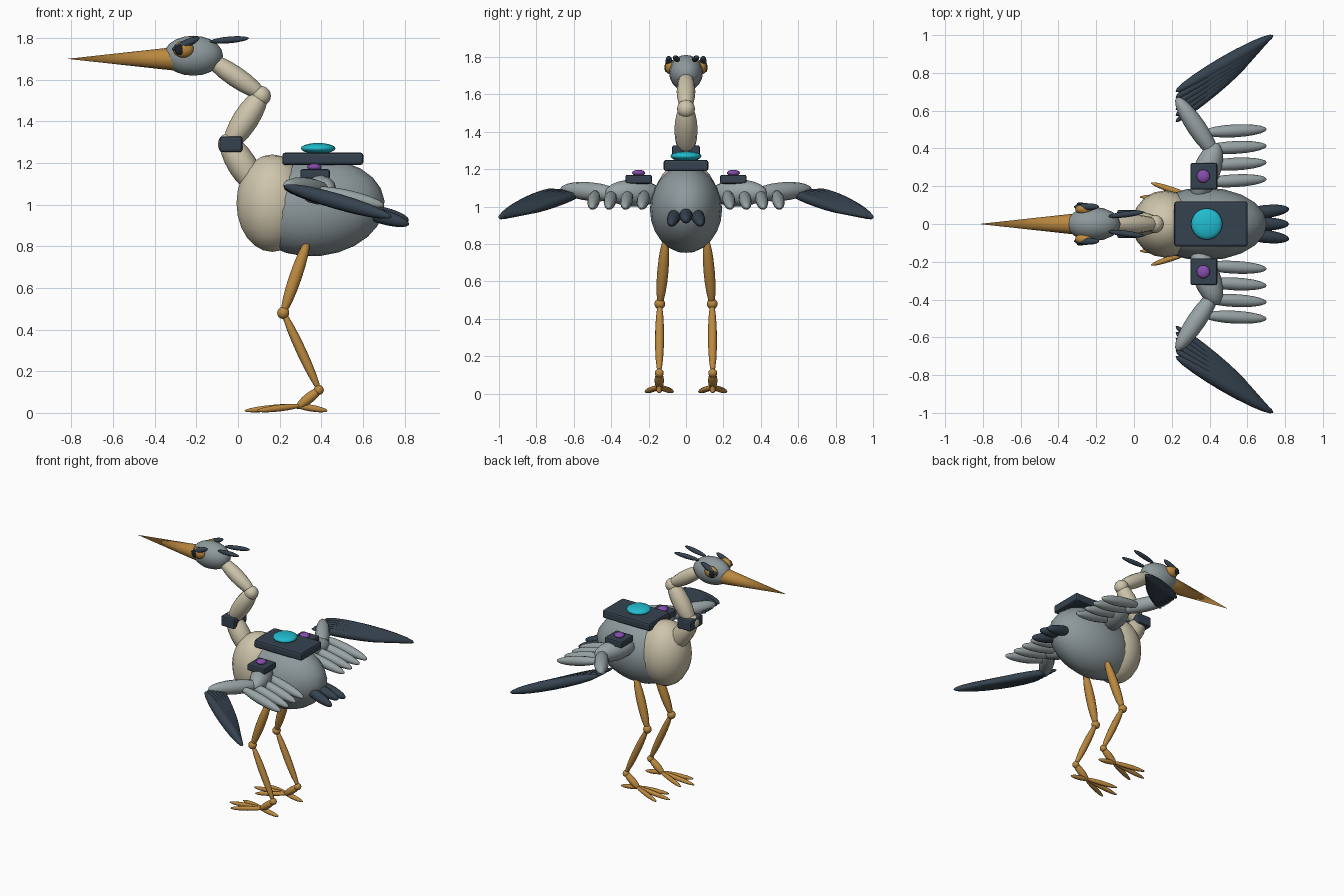
import bpy, math
from mathutils import Vector, Matrix

if "Cube" in bpy.data.objects:
    bpy.data.objects.remove(bpy.data.objects["Cube"])


def material(name, rgb):
    m = bpy.data.materials.new(name)
    m.diffuse_color = (*rgb, 1)
    m.use_nodes = True
    m.node_tree.nodes["Principled BSDF"].inputs["Base Color"].default_value = m.diffuse_color
    return m


GREY = material("slate grey", (0.27, 0.32, 0.335))
PALE = material("feather grey", (0.32, 0.37, 0.38))
CREAM = material("cream", (0.62, 0.56, 0.41))
DARK = material("dark blue grey", (0.036, 0.055, 0.078))
BLACK = material("pupil black", (0.012, 0.015, 0.02))
GOLD = material("ochre", (0.50, 0.25, 0.05))
CYAN = material("cyan", (0.015, 0.50, 0.62))
PURPLE = material("purple", (0.24, 0.075, 0.42))


def finish(name, mat, smooth=True):
    ob = bpy.context.object
    ob.name = name
    ob.data.materials.append(mat)
    if smooth:
        bpy.ops.object.shade_smooth()
    return ob


def blob(name, center, radii, mat, tilt=0, segs=16, rings=10):
    """Ellipsoid with axis-aligned radii, optionally tilted about y."""
    bpy.ops.mesh.primitive_uv_sphere_add(segments=segs, ring_count=rings, radius=1)
    ob = finish(name, mat)
    ob.data.transform(Matrix.Translation(center) @ Matrix.Rotation(tilt, 4, 'Y')
                      @ Matrix.Diagonal((*radii, 1)))
    return ob


def spindle(name, a, b, r, mat, segs=12, rings=10):
    """Ellipsoid stretched from point a to point b; r is the middle radius."""
    a, b = Vector(a), Vector(b)
    d = b - a
    bpy.ops.mesh.primitive_uv_sphere_add(segments=segs, ring_count=rings, radius=1)
    ob = finish(name, mat)
    ob.data.transform(Matrix.Translation((a + b) / 2)
                      @ d.to_track_quat('Z', 'Y').to_matrix().to_4x4()
                      @ Matrix.Diagonal((r, r, d.length / 2, 1)))
    return ob


def box(name, lo, hi, bevel, mat):
    lo, hi = Vector(lo), Vector(hi)
    bpy.ops.mesh.primitive_cube_add(size=1)
    ob = finish(name, mat, False)
    ob.data.transform(Matrix.Translation((lo + hi) / 2) @ Matrix.Diagonal((*(hi - lo), 1)))
    mod = ob.modifiers.new("bevel", 'BEVEL')
    mod.width, mod.segments = bevel, 2
    return ob


# Torso
blob("body", (0.375, 0, 0.985), (0.33, 0.193, 0.232), GREY, math.radians(-6), 20, 12)
blob("chest", (0.165, 0, 1.007), (0.175, 0.178, 0.234), CREAM, 0, 18, 12)

# Neck, bent in an S
spindle("neck_lower", (-0.07, 0, 1.335), (0.11, 0, 1.05), 0.07, CREAM)
blob("neck_lower_joint", (-0.045, 0, 1.29), (0.052, 0.052, 0.052), CREAM)
spindle("neck_middle", (-0.055, 0, 1.265), (0.13, 0, 1.555), 0.062, CREAM)
blob("neck_upper_joint", (0.11, 0, 1.522), (0.048, 0.048, 0.048), CREAM)
spindle("neck_upper", (-0.16, 0, 1.715), (0.135, 0, 1.515), 0.05, CREAM)
box("neck_band", (-0.089, -0.075, 1.252), (0.021, 0.075, 1.328), 0.012, DARK)

# Head and beak
blob("head", (-0.215, 0, 1.715), (0.143, 0.09, 0.096), GREY)
bpy.ops.mesh.primitive_cone_add(vertices=16, radius1=0.058, radius2=0, depth=0.53)
beak = finish("beak", GOLD, False)
beak.data.transform(Matrix.Translation((-0.555, 0, 1.7)) @ Matrix.Rotation(-math.pi / 2, 4, 'Y'))
bpy.ops.object.shade_smooth_by_angle()

# Back pack
box("back_plate", (0.213, -0.12, 1.19), (0.602, 0.12, 1.25), 0.014, DARK)
blob("back_lamp", (0.385, 0, 1.27), (0.083, 0.083, 0.026), CYAN, 0, 20, 10)

# Middle tail feather
spindle("tail_middle", (0.56, 0, 0.985), (0.82, 0, 0.925), 0.035, DARK)

# Everything paired left and right
for s, side in ((1, "left"), (-1, "right")):
    def p(x, y, z):
        return (x, y * s, z)

    # Face
    blob("eye_" + side, p(-0.262, 0.08, 1.746), (0.05, 0.032, 0.04), GOLD)
    blob("pupil_" + side, p(-0.283, 0.105, 1.744), (0.021, 0.01, 0.026), BLACK)
    spindle("brow_" + side, p(-0.318, 0.09, 1.743), p(-0.185, 0.092, 1.802), 0.019, DARK)
    spindle("crest_" + side, p(-0.135, 0.04, 1.783), p(0.052, 0.063, 1.799), 0.016, DARK)

    # Tail
    spindle("tail_" + side, p(0.56, 0.05, 0.98), p(0.822, 0.08, 0.905), 0.035, DARK)

    # Wing arm
    spindle("upper_arm_" + side, p(0.33, 0.13, 1.07), p(0.44, 0.43, 1.075), 0.072, PALE)
    spindle("forearm_" + side, p(0.44, 0.35, 1.065), p(0.225, 0.67, 1.095), 0.05, PALE)

    # Wing pod
    lo, hi = sorted((0.182 * s, 0.324 * s))
    box("wing_pod_" + side, (0.299, lo, 1.122), (0.441, hi, 1.17), 0.01, DARK)
    blob("wing_lamp_" + side, p(0.367, 0.253, 1.18), (0.035, 0.035, 0.017), PURPLE)

    # Short inner feathers
    for i in range(4):
        y = 0.23 + 0.088 * i
        spindle(f"inner_feather_{side}_{i}", p(0.36, y - 0.01, 1.075), p(0.703, y + 0.008, 0.995),
                0.034, PALE)

    # Long outer feathers, fanned from the wrist
    for i in range(6):
        t = i / 5
        spindle(f"outer_feather_{side}_{i}", p(0.22, 0.70 - 0.16 * t, 1.09 - 0.01 * t),
                p(0.738 - 0.12 * t, 1.0 - 0.13 * t, 0.94 + 0.025 * t), 0.038 - 0.01 * t, DARK)

    # Leg
    spindle("thigh_" + side, p(0.34, 0.108, 0.84), p(0.212, 0.14, 0.465), 0.031, GOLD)
    blob("knee_" + side, p(0.217, 0.14, 0.48), (0.029, 0.029, 0.029), GOLD)
    spindle("shank_" + side, p(0.212, 0.14, 0.495), p(0.395, 0.143, 0.10), 0.024, GOLD)
    blob("ankle_" + side, p(0.388, 0.143, 0.11), (0.024, 0.024, 0.024), GOLD)
    spindle("foot_" + side, p(0.40, 0.143, 0.118), p(0.28, 0.143, 0.022), 0.025, GOLD)

    # Toes
    for toe, tip in (("inner", (0.09, 0.068)), ("middle", (0.03, 0.143)),
                     ("outer", (0.09, 0.218)), ("hind", (0.43, 0.143))):
        spindle(f"toe_{toe}_{side}", p(0.31 if toe != "hind" else 0.27, 0.143, 0.036),
                p(*tip, 0.01), 0.016, GOLD)
